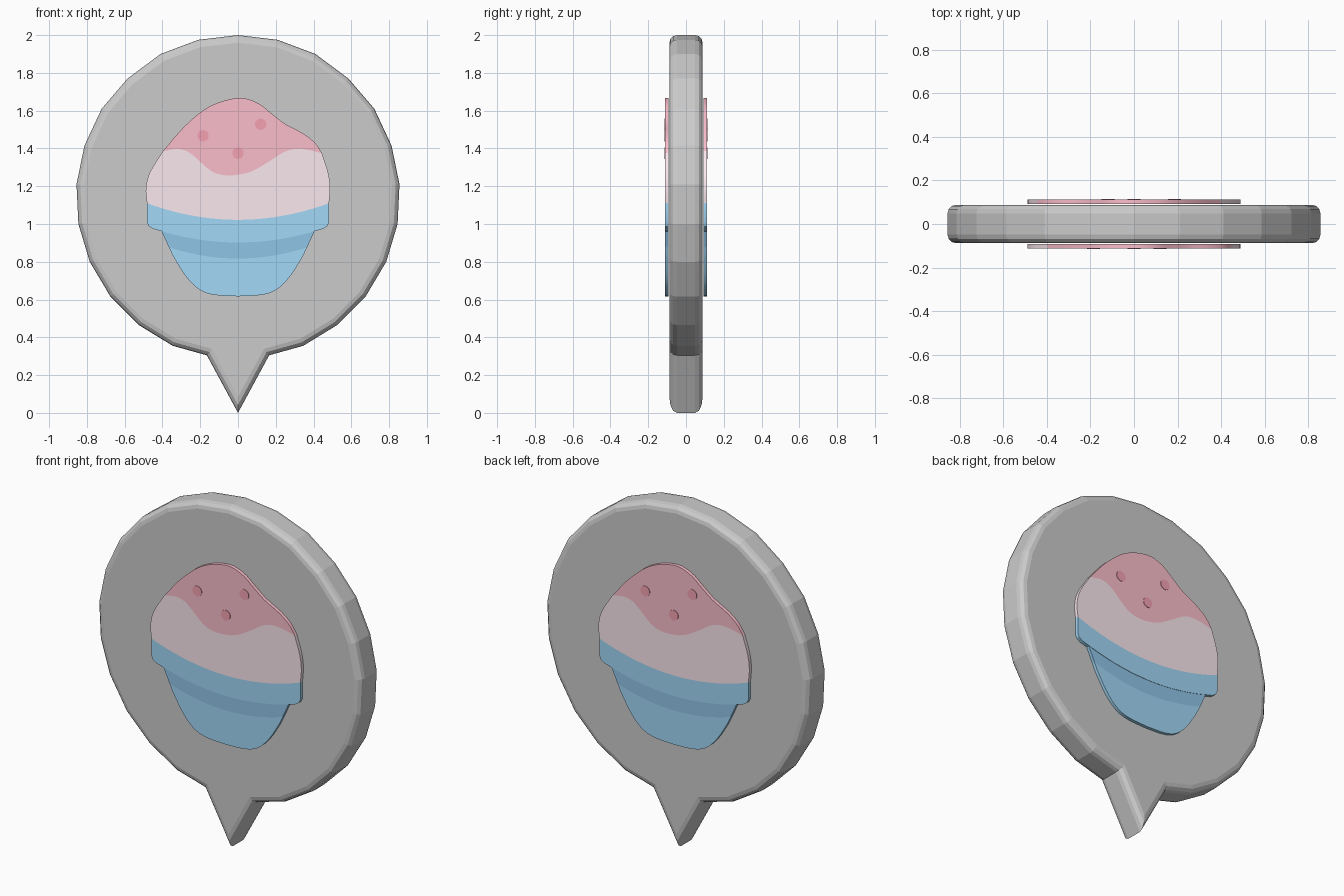
import bpy, bmesh, math
from mathutils import Vector

if "Cube" in bpy.data.objects:
    bpy.data.objects.remove(bpy.data.objects["Cube"])


def slab(name, outline, y0, y1, turn=False, color=None, bevel=0):
    """Extrude an x-z outline from depth y0 to y1; turn spins it to the back."""
    bm = bmesh.new()
    face = bm.faces.new([bm.verts.new((x, y0, z)) for x, z in outline])
    ext = bmesh.ops.extrude_face_region(bm, geom=[face], use_keep_orig=True)
    for v in ext["geom"]:
        if isinstance(v, bmesh.types.BMVert):
            v.co.y = y1
    bmesh.ops.recalc_face_normals(bm, faces=bm.faces)
    if bevel:
        rim = [e for e in bm.edges if abs(e.verts[0].co.y - e.verts[1].co.y) < 1e-5]
        bmesh.ops.bevel(bm, geom=rim, offset=bevel, segments=3, profile=0.5,
                        affect='EDGES', clamp_overlap=False)
    if turn:
        for v in bm.verts:
            v.co.x, v.co.y = -v.co.x, -v.co.y
    me = bpy.data.meshes.new(name)
    bm.to_mesh(me)
    bm.free()
    ob = bpy.data.objects.new(name, me)
    bpy.context.collection.objects.link(ob)
    if color:
        mat = bpy.data.materials.get(color) or bpy.data.materials.new(color)
        mat.diffuse_color = (*COLORS[color], 1)
        mat.use_nodes = True
        mat.node_tree.nodes["Principled BSDF"].inputs["Base Color"].default_value = mat.diffuse_color
        me.materials.append(mat)
        bpy.ops.object.select_all(action='DESELECT')
        ob.select_set(True)
        bpy.context.view_layer.objects.active = ob
        bpy.ops.object.shade_smooth_by_angle(angle=math.radians(30))
    return ob


def smooth(pts, n=4):
    """Catmull-Rom curve through the points."""
    p = [Vector(q) for q in pts]
    p = [2 * p[0] - p[1]] + p + [2 * p[-1] - p[-2]]
    out = []
    for i in range(1, len(p) - 2):
        a, b, c, d = p[i - 1:i + 3]
        for k in range(n):
            t = k / n
            out.append(0.5 * (2 * b + (c - a) * t + (2 * a - 5 * b + 4 * c - d) * t * t
                              + (3 * b - a - 3 * c + d) * t ** 3))
    return [tuple(q) for q in out] + [tuple(pts[-1])]


def sag(x, z_end, z_mid, n=20):
    """Sagging curve from +x to -x."""
    us = [1 - 2 * i / n for i in range(n + 1)]
    return [(x * u, z_mid + (z_end - z_mid) * u * u) for u in us]


COLORS = {
    "light_pink": (0.97, 0.81, 0.86), "pink": (0.965, 0.515, 0.6),
    "red_pink": (0.91, 0.36, 0.44), "blue": (0.36, 0.69, 0.935),
    "dark_blue": (0.28, 0.56, 0.8),
}

# Pin plate with pointed tip
half = [(0.21, 1.975), (0.41, 1.9), (0.585, 1.77), (0.722, 1.61), (0.813, 1.415),
        (0.855, 1.21), (0.845, 1.0), (0.785, 0.8), (0.675, 0.615), (0.525, 0.465),
        (0.345, 0.355), (0.165, 0.305)]
plate = [(0, 2)] + half + [(0, 0)] + [(-x, z) for x, z in reversed(half)]
slab("pin_plate", plate, -0.088, 0.088, bevel=0.04)

# Icing dome, split where the topping meets it
left = [(-0.482, 1.11), (-0.488, 1.19), (-0.466, 1.275), (-0.397, 1.386)]
crown = [(-0.397, 1.386), (-0.28, 1.52), (-0.148, 1.624), (0, 1.667), (0.1, 1.643),
         (0.18, 1.583), (0.25, 1.53), (0.344, 1.48), (0.407, 1.43), (0.445, 1.375)]
right = [(0.445, 1.375), (0.478, 1.27), (0.488, 1.19), (0.482, 1.11)]
wave = [(0.445, 1.375), (0.37, 1.392), (0.3, 1.397), (0.238, 1.378), (0.16, 1.328),
        (0.063, 1.275), (-0.042, 1.257), (-0.12, 1.27), (-0.175, 1.307),
        (-0.254, 1.376), (-0.317, 1.397), (-0.397, 1.386)]
crown_s, wave_s = smooth(crown), smooth(wave)
icing = smooth(left)[:-1] + wave_s[::-1] + smooth(right)[1:] + sag(0.482, 1.11, 1.022)[1:-1]
topping = crown_s + wave_s[1:-1]

# Wrapper rim, shadow band and cup
rim = (sag(0.482, 1.11, 1.022)[::-1]
       + [(0.482, 1.01), (0.473, 0.99), (0.45, 0.974)]
       + sag(0.42, 0.966, 0.902)
       + [(-0.45, 0.974), (-0.473, 0.99), (-0.482, 1.01)])
band = sag(0.405, 0.962, 0.902)[::-1] + sag(0.366, 0.877, 0.817)
side = [(-0.366, 0.877), (-0.335, 0.815), (-0.27, 0.715), (-0.2, 0.65), (-0.12, 0.624), (0, 0.617)]
side = smooth(side)
cup = side + [(-x, z) for x, z in side[-2::-1]] + sag(0.366, 0.877, 0.817)[1:-1]

# The same picture sits on the front and, turned around, on the back
for label, turn in (("front", False), ("back", True)):
    for name, shape, top, color in (
            ("icing", icing, 0.112, "light_pink"), ("topping", topping, 0.112, "pink"),
            ("wrapper_rim", rim, 0.112, "blue"), ("wrapper_shadow", band, 0.11, "dark_blue"),
            ("wrapper_cup", cup, 0.11, "blue")):
        slab(f"{label}_{name}", shape, -0.092, -top, turn, color)
    for i, (cx, cz) in enumerate(((-0.185, 1.467), (0.12, 1.528), (0, 1.375))):
        dot = [(cx + 0.03 * math.cos(a * math.tau / 20), cz + 0.03 * math.sin(a * math.tau / 20))
               for a in range(20)]
        slab(f"{label}_sprinkle_{i + 1}", dot, -0.1, -0.115, turn, "red_pink")
